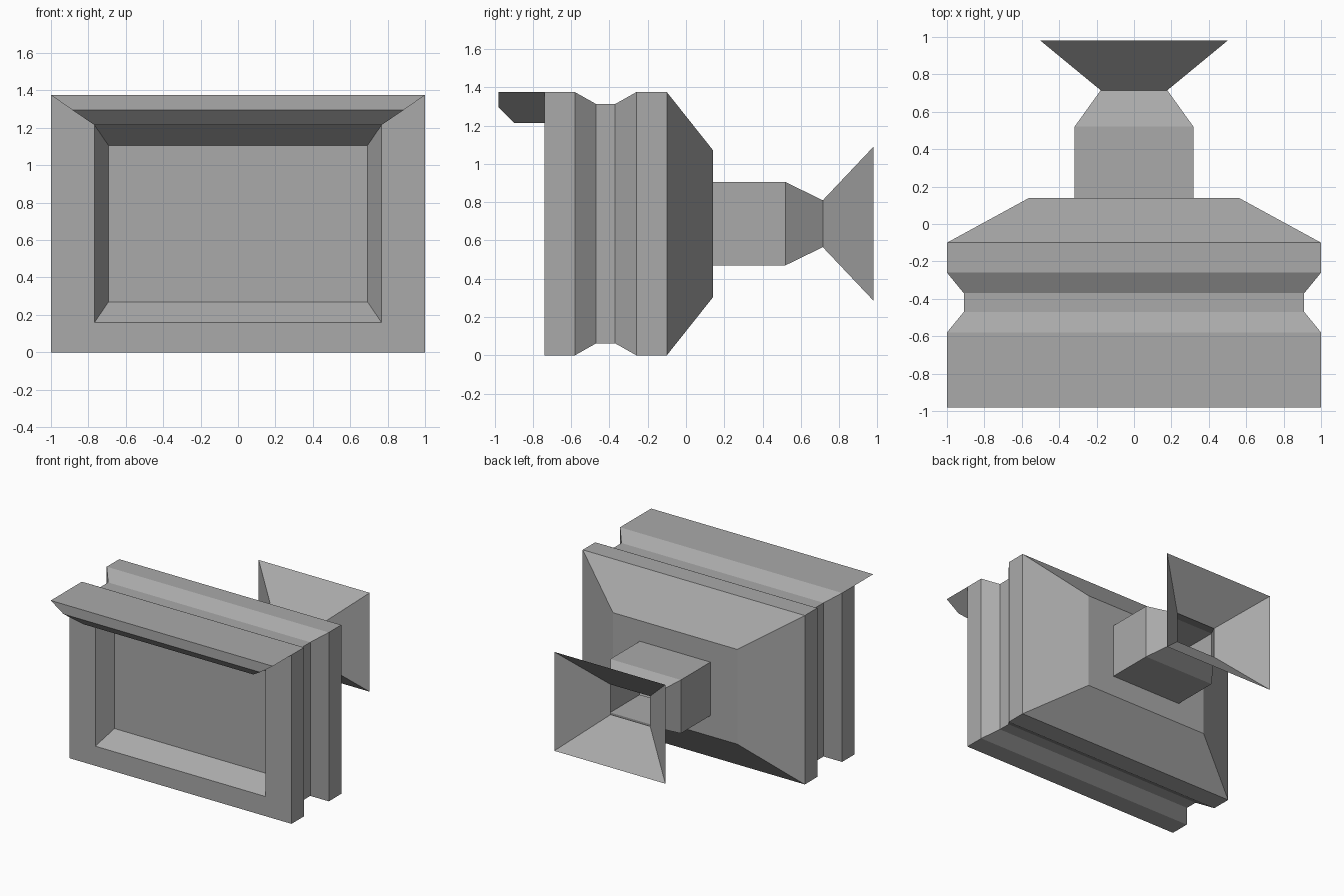
import bpy
import bmesh

cube = bpy.data.objects.get("Cube")
if cube:
    bpy.data.objects.remove(cube, do_unlink=True)

GREY = (0.4, 0.4, 0.4, 1.0)
grey = bpy.data.materials.new("plain grey")
grey.use_nodes = True
grey.diffuse_color = GREY
grey.node_tree.nodes["Principled BSDF"].inputs["Base Color"].default_value = GREY


def finish(name, bm):
    mesh = bpy.data.meshes.new(name)
    bm.to_mesh(mesh)
    bm.free()
    mesh.materials.append(grey)
    obj = bpy.data.objects.new(name, mesh)
    bpy.context.collection.objects.link(obj)
    return obj


def loft(name, rings, cap_front=False):
    """Join rectangles given as (y, half width, bottom, top), front to back."""
    bm = bmesh.new()
    loops = [[bm.verts.new(p) for p in
              ((-w, y, lo), (w, y, lo), (w, y, hi), (-w, y, hi))]
             for y, w, lo, hi in rings]
    for a, b in zip(loops, loops[1:]):
        for i in range(4):
            j = (i + 1) % 4
            bm.faces.new((a[i], b[i], b[j], a[j]))
    if cap_front:
        bm.faces.new(loops[0])
    return finish(name, bm)


# Casing: recessed screen, front frame, grooved sides and tapered back
FULL = (1.0, 0.0, 1.375)
GROOVE = (0.91, 0.062, 1.313)
SOCKET = (0.318, 0.47, 0.905)
NECK = (0.178, 0.565, 0.81)
loft("casing", [
    (-0.60, 0.692, 0.27, 1.105),
    (-0.74, 0.767, 0.16, 1.215),
    (-0.74, *FULL), (-0.58, *FULL),
    (-0.47, *GROOVE), (-0.37, *GROOVE),
    (-0.26, *FULL), (-0.10, *FULL),
    (0.14, 0.56, 0.302, 1.073),
    (0.14, *SOCKET),
], cap_front=True)

# Rear socket narrowing to a neck, then an open flared horn
loft("rear_socket", [(0.14, *SOCKET), (0.52, *SOCKET), (0.715, *NECK)])
loft("rear_horn", [(0.715, *NECK), (0.98, 0.5, 0.285, 1.09)])

# Visor: a side profile whose width shrinks towards the bottom
bm = bmesh.new()
profile = [(-0.74, 1.375, 1.0), (-0.98, 1.375, 1.0), (-0.98, 1.295, 0.885),
           (-0.90, 1.215, 0.767), (-0.74, 1.215, 0.767)]
left, right = ([bm.verts.new((s * w, y, z)) for y, z, w in profile]
               for s in (1, -1))
bm.faces.new(left)
bm.faces.new(right)
for i in range(len(profile) - 1):
    bm.faces.new((left[i], left[i + 1], right[i + 1], right[i]))
bm.faces.new((left[0], left[-1], right[-1], right[0]))
bmesh.ops.recalc_face_normals(bm, faces=bm.faces)
finish("visor", bm)
